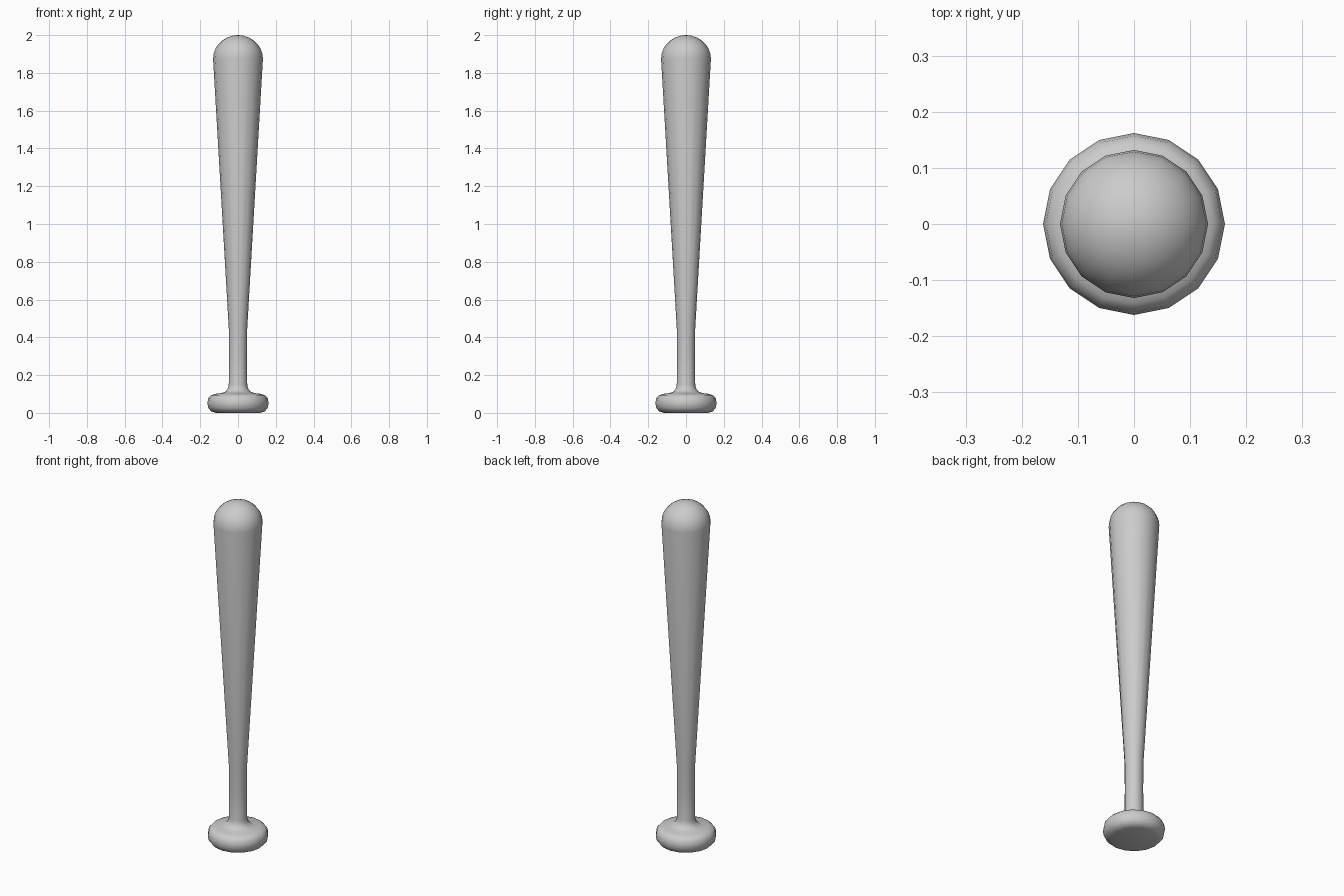
import bpy
import bmesh
import math

cube = bpy.data.objects.get("Cube")
if cube:
    bpy.data.objects.remove(cube, do_unlink=True)

SIDES = 16

# Material
grey = bpy.data.materials.new("light grey")
grey.use_nodes = True
colour = (0.6, 0.6, 0.6, 1)
grey.diffuse_color = colour
grey.node_tree.nodes["Principled BSDF"].inputs["Base Color"].default_value = colour

# Profile as (radius, height): knob, flare, handle, tapering barrel
profile = [
    (0.118, 0), (0.142, 0.008), (0.157, 0.026), (0.162, 0.052), (0.157, 0.078),
    (0.142, 0.094), (0.118, 0.101), (0.085, 0.105), (0.065, 0.114),
    (0.053, 0.13), (0.049, 0.15), (0.048, 0.3), (0.049, 0.45),
]
# Rounded tip
TIP_R, TIP_Z, TIP_STEPS = 0.132, 1.875, 7
for i in range(TIP_STEPS):
    a = math.pi / 2 * i / TIP_STEPS
    profile.append((TIP_R * math.cos(a), TIP_Z + (2 - TIP_Z) * math.sin(a)))


def lathe(name, points, top):
    bm = bmesh.new()
    rings = []
    for r, z in points:
        rings.append([bm.verts.new((r * math.cos(math.tau * k / SIDES),
                                    r * math.sin(math.tau * k / SIDES), z))
                      for k in range(SIDES)])
    for low, high in zip(rings, rings[1:]):
        for k in range(SIDES):
            n = (k + 1) % SIDES
            bm.faces.new((low[k], low[n], high[n], high[k]))
    # Close the base flat and the tip with a fan
    bm.faces.new(rings[0][::-1])
    pole = bm.verts.new((0, 0, top))
    for k in range(SIDES):
        bm.faces.new((rings[-1][k], rings[-1][(k + 1) % SIDES], pole))
    mesh = bpy.data.meshes.new(name)
    bm.to_mesh(mesh)
    bm.free()
    for face in mesh.polygons:
        face.use_smooth = True
    mesh.materials.append(grey)
    obj = bpy.data.objects.new(name, mesh)
    bpy.context.collection.objects.link(obj)
    return obj


lathe("bat", profile, 2.0)
